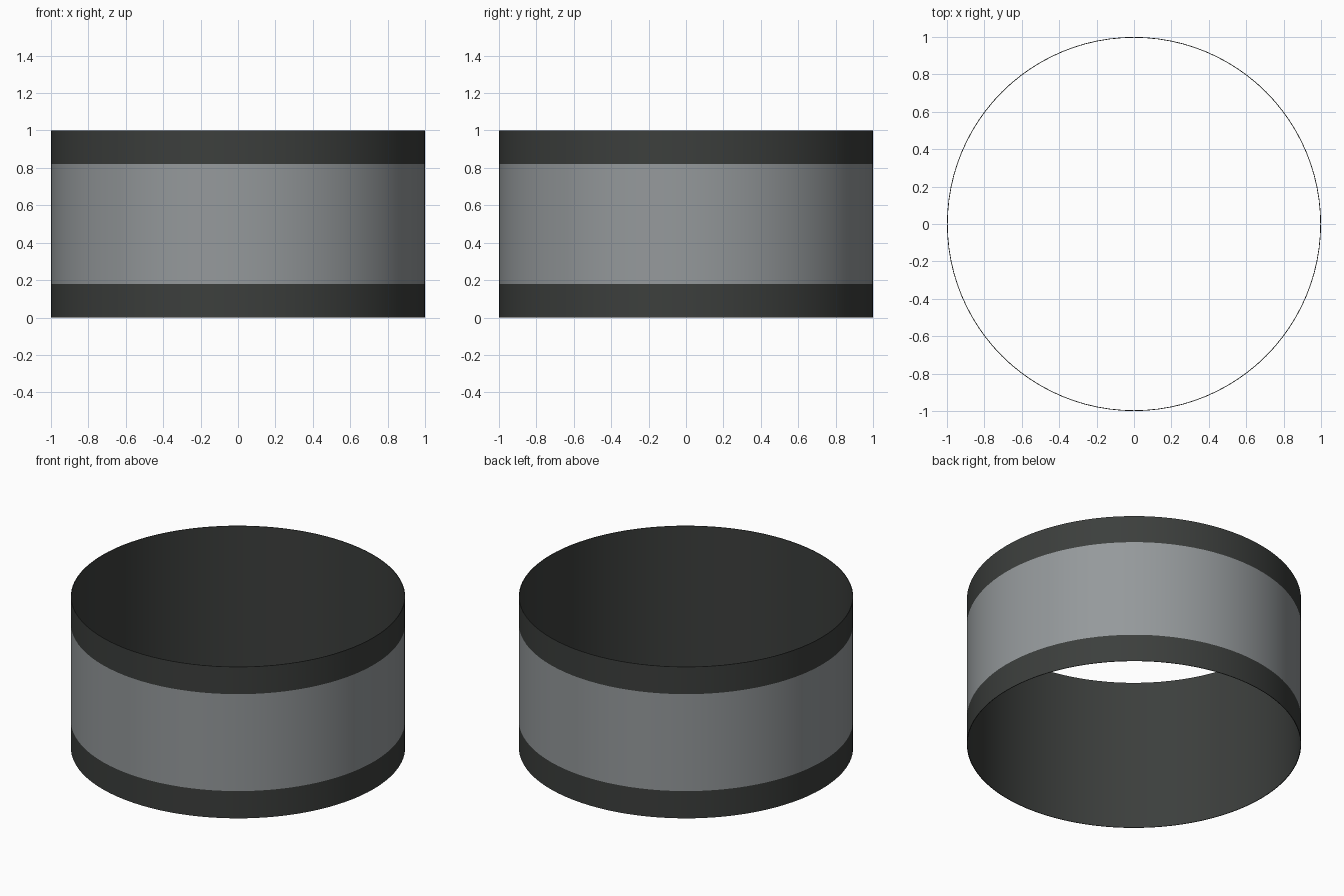
import bpy, bmesh, math

if "Cube" in bpy.data.objects:
    bpy.data.objects.remove(bpy.data.objects["Cube"])

SEGMENTS = 96
OUTER, INNER = 1.0, 0.996


def material(name, colour):
    mat = bpy.data.materials.new(name)
    mat.diffuse_color = (*colour, 1)
    mat.use_nodes = True
    mat.node_tree.nodes["Principled BSDF"].inputs["Base Color"].default_value = mat.diffuse_color
    return mat


def lathe(name, profile, mat):
    """Spin an open (radius, z) profile around the z axis."""
    bm = bmesh.new()
    rings = [[bm.verts.new((r * math.cos(2 * math.pi * i / SEGMENTS),
                            r * math.sin(2 * math.pi * i / SEGMENTS), z))
              for i in range(SEGMENTS)] for r, z in profile]
    for low, high in zip(rings, rings[1:]):
        for i in range(SEGMENTS):
            j = (i + 1) % SEGMENTS
            bm.faces.new((low[i], low[j], high[j], high[i]))
    mesh = bpy.data.meshes.new(name)
    bm.to_mesh(mesh)
    bm.free()
    mesh.materials.append(mat)
    obj = bpy.data.objects.new(name, mesh)
    bpy.context.collection.objects.link(obj)
    bpy.context.view_layer.objects.active = obj
    obj.select_set(True)
    bpy.ops.object.shade_smooth_by_angle(angle=math.radians(30))
    obj.select_set(False)
    return obj


dark = material("dark", (0.045, 0.049, 0.046))
grey = material("grey", (0.30, 0.32, 0.33))

# Thin dark edge bands, each including its rim
lathe("lower_edge_band", [(INNER, 0), (OUTER, 0), (OUTER, 0.18)], dark)
lathe("upper_edge_band", [(OUTER, 0.82), (OUTER, 1), (INNER, 1)], dark)

# Grey outer band between them
lathe("middle_band", [(OUTER, 0.18), (OUTER, 0.82)], grey)

# Dark full-height inside wall, facing inwards
lathe("inner_lining", [(INNER, 1), (INNER, 0)], dark)
